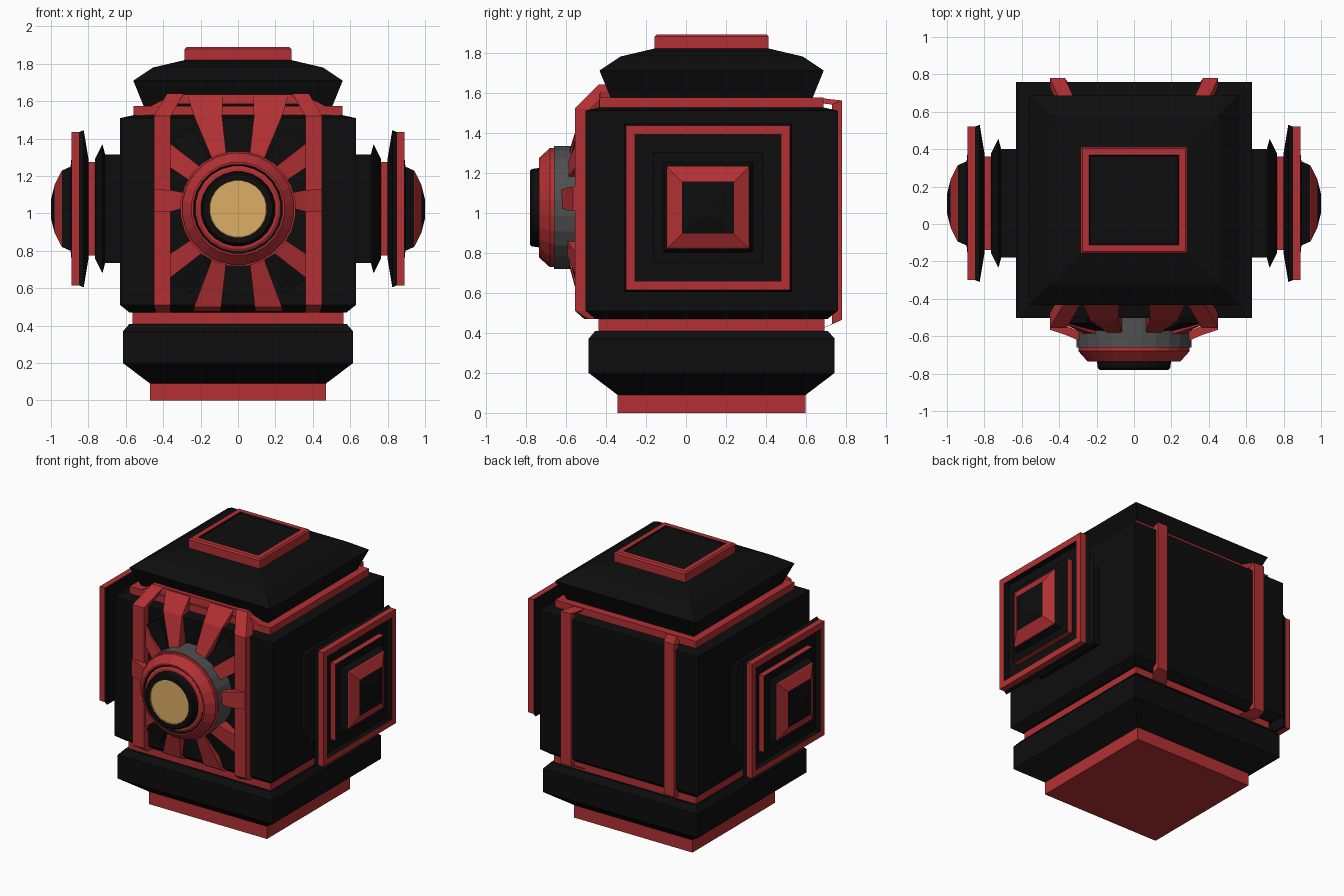
import bpy, bmesh
from math import pi, cos, sin, sqrt
from mathutils import Vector

if "Cube" in bpy.data.objects:
    bpy.data.objects.remove(bpy.data.objects["Cube"])

def material(name, rgb):
    m = bpy.data.materials.new(name)
    m.diffuse_color = (*rgb, 1)
    m.use_nodes = True
    m.node_tree.nodes["Principled BSDF"].inputs["Base Color"].default_value = m.diffuse_color
    return m

RED, BLACK, TAN, GREY = range(4)
MATS = [material("red", (.45, .03, .033)), material("black", (.004, .004, .004)),
        material("tan", (.72, .42, .13)), material("dark_grey", (.08, .08, .08))]

def finish(name, bm):
    bmesh.ops.recalc_face_normals(bm, faces=bm.faces[:])
    me = bpy.data.meshes.new(name)
    bm.to_mesh(me)
    bm.free()
    for m in MATS:
        me.materials.append(m)
    ob = bpy.data.objects.new(name, me)
    bpy.context.collection.objects.link(ob)

# Stepped solid: profile rows are (half width, height, colour of the wall leading there)
def stack(name, profile, place, n=4):
    bm = bmesh.new()
    k = sqrt(2) if n == 4 else 1
    rings = []
    for r, h, _ in profile:
        angs = [2 * pi * (i + .5) / n for i in range(n)]
        rings.append([bm.verts.new(place(r * k * cos(a), r * k * sin(a), h)) for a in angs])
    for j in range(1, len(rings)):
        for i in range(n):
            f = bm.faces.new((rings[j-1][i], rings[j-1][(i+1) % n], rings[j][(i+1) % n], rings[j][i]))
            f.material_index = profile[j][2]
    bm.faces.new(rings[0]).material_index = profile[0][2]
    bm.faces.new(rings[-1]).material_index = profile[-1][2]
    finish(name, bm)

# Bent slab: rows of left/right points, thickened; mirrored in x and optionally in z
def slab(name, rows, col=RED, thick=(0, .08, 0), flip_z=False, mirror=True):
    for sx in ((1, -1) if mirror else (1,)):
        for up in ((True, False) if flip_z else (True,)):
            bm = bmesh.new()
            fix = lambda p: (p[0] * sx, p[1], p[2] if up else 2.03 - p[2])
            vs = [[bm.verts.new(fix(p)) for p in row] for row in rows]
            for a, b in zip(vs, vs[1:]):
                bm.faces.new((a[0], a[1], b[1], b[0]))
            ext = bmesh.ops.extrude_face_region(bm, geom=bm.faces[:], use_keep_orig=True)
            moved = [g for g in ext["geom"] if isinstance(g, bmesh.types.BMVert)]
            bmesh.ops.translate(bm, verts=moved, vec=Vector(thick))
            for f in bm.faces:
                f.material_index = col
            finish(f"{name}_{'right' if sx > 0 else 'left'}_{'upper' if up else 'lower'}", bm)

# Square body with base, bands and cap
stack("body", [
    (.47, 0, RED), (.47, .09, RED), (.615, .20, BLACK), (.615, .37, BLACK), (.58, .41, BLACK),
    (.565, .41, BLACK), (.565, .47, RED), (.58, .47, BLACK), (.63, .51, BLACK), (.63, 1.51, BLACK),
    (.56, 1.525, BLACK), (.56, 1.575, RED), (.505, 1.575, RED), (.56, 1.71, BLACK),
    (.455, 1.78, BLACK), (.285, 1.82, BLACK), (.285, 1.88, RED), (.275, 1.89, RED),
    (.24, 1.89, RED), (.235, 1.88, BLACK)],
    lambda a, b, h: (a, .128 + b, h))

# Stepped square side hubs
hub = [(.29, .6, BLACK), (.29, .71, BLACK), (.345, .725, BLACK), (.265, .765, BLACK),
       (.25, .765, BLACK), (.25, .80, RED), (.27, .80, BLACK), (.42, .825, BLACK),
       (.41, .85, BLACK), (.41, .89, RED), (.365, .89, RED), (.365, .85, BLACK),
       (.275, .85, BLACK), (.275, .89, RED), (.225, .895, BLACK), (.205, .94, BLACK),
       (.20, .945, RED), (.13, .98, RED), (.05, 1.0, BLACK)]
for s, side in ((1, "right"), (-1, "left")):
    stack("hub_" + side, hub, lambda a, b, h: (s * h, .11 + a, 1.025 + b))

# Round lens barrel
stack("lens", [
    (.31, .48, GREY), (.31, .66, GREY), (.30, .66, RED), (.30, .68, RED), (.25, .735, RED),
    (.24, .735, RED), (.23, .725, BLACK), (.215, .735, RED), (.20, .735, RED),
    (.195, .77, BLACK), (.185, .78, BLACK), (.155, .78, BLACK), (.152, .775, TAN)],
    lambda a, b, h: (a, -h, 1.025 + b), 24)

# Front and back upright bars, bent inwards at the top
slab("front_bar", [((.36, -.51, .47), (.44, -.49, .47)), ((.36, -.555, .51), (.45, -.555, .51)),
                   ((.36, -.555, 1.52), (.45, -.555, 1.52)), ((.29, -.435, 1.64), (.38, -.435, 1.64))])
slab("back_bar", [((.31, .70, .43), (.39, .70, .43)), ((.37, .78, .465), (.45, .78, .465)),
                  ((.37, .78, 1.56), (.45, .78, 1.56)), ((.31, .65, 1.575), (.39, .65, 1.575))],
     thick=(0, -.05, -.02))

# Top front rail and corner braces
slab("top_rail", [((-.34, -.435, 1.585), (.34, -.435, 1.585)), ((-.34, -.43, 1.637), (.34, -.43, 1.637))],
     mirror=False)
slab("corner_brace", [((.34, -.435, 1.57), (.34, -.43, 1.637)), ((.55, -.435, 1.51), (.55, -.43, 1.535))])

# Rays spreading from the lens
slab("upper_ray", [((.06, -.59, 1.29), (.13, -.59, 1.27)), ((.085, -.515, 1.52), (.235, -.515, 1.52)),
                   ((.08, -.435, 1.63), (.27, -.435, 1.63))])
slab("lower_ray", [((.06, -.59, .76), (.13, -.59, .78)), ((.09, -.52, .50), (.235, -.52, .50)),
                   ((.09, -.48, .475), (.24, -.48, .475))])
slab("dark_ray", [((.14, -.575, 1.28), (.21, -.575, 1.22)), ((.25, -.53, 1.46), (.355, -.53, 1.39))],
     BLACK, flip_z=True)
slab("diagonal_ray", [((.19, -.595, 1.24), (.25, -.595, 1.17)), ((.37, -.535, 1.38), (.37, -.535, 1.25))],
     flip_z=True)
slab("side_ray", [((.28, -.63, 1.03), (.28, -.63, 1.11)), ((.36, -.595, 1.01), (.36, -.595, 1.125)),
                  ((.45, -.565, 1.01), (.45, -.565, 1.13))], thick=(0, .05, 0))
